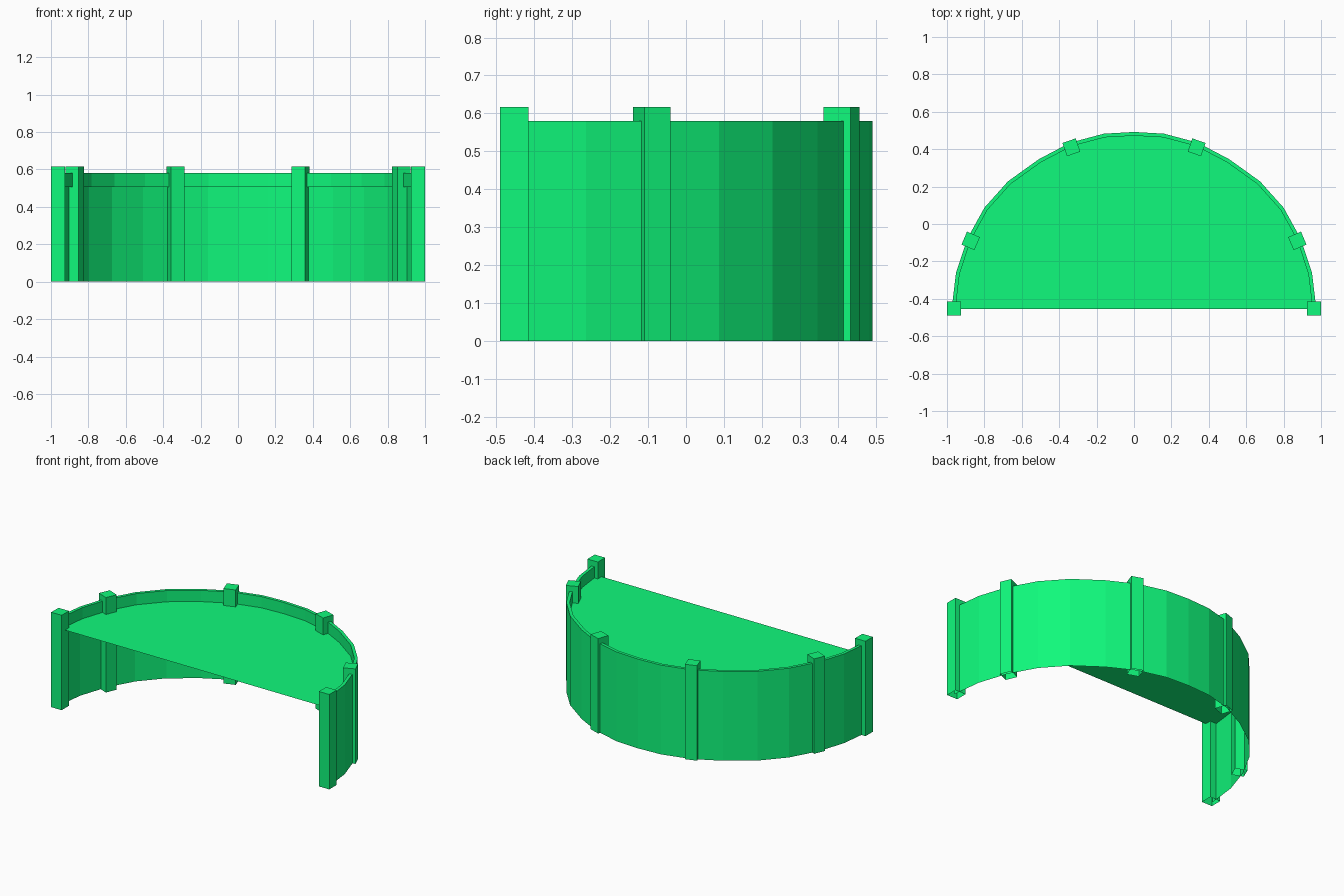
import bpy, bmesh, math
from mathutils import Vector, Matrix

if "Cube" in bpy.data.objects:
    bpy.data.objects.remove(bpy.data.objects["Cube"])

WALL_TOP, DECK_Z, POST_TOP, THICK, POST = 0.58, 0.507, 0.617, 0.02, 0.075

green = bpy.data.materials.new("green")
green.diffuse_color = (0.005, 0.95, 0.2, 1)
green.use_nodes = True
green.node_tree.nodes["Principled BSDF"].inputs["Base Color"].default_value = green.diffuse_color


def finish(name, bm):
    mesh = bpy.data.meshes.new(name)
    bm.to_mesh(mesh)
    bm.free()
    mesh.materials.append(green)
    obj = bpy.data.objects.new(name, mesh)
    bpy.context.collection.objects.link(obj)
    return obj


# Half of the outer curve, mirrored into the full arc
half = [(0.975, -0.455), (0.952, -0.263), (0.892, -0.08), (0.80, 0.087), (0.674, 0.228),
        (0.508, 0.347), (0.34, 0.435), (0.16, 0.483)]
outer = [Vector(p) for p in half + [(0, 0.492)] + [(-x, y) for x, y in reversed(half)]]
inner = []
for i, p in enumerate(outer):
    t = (outer[min(i + 1, len(outer) - 1)] - outer[max(i - 1, 0)]).normalized()
    inner.append(p + Vector((-t.y, t.x)) * THICK)
inner[0].y = inner[-1].y = -0.455

# Curved wall: single outer sheet with a thick rim and a deck-height ledge
bm = bmesh.new()
rows = [[bm.verts.new((p.x, p.y, z)) for p in line]
        for line, z in ((outer, 0), (outer, WALL_TOP), (inner, WALL_TOP), (inner, DECK_Z))]
for a, b in zip(rows, rows[1:]):
    for i in range(len(outer) - 1):
        bm.faces.new((a[i], a[i + 1], b[i + 1], b[i]))
finish("curved_wall", bm)

# Flat deck: a single sheet reaching the outer wall
bm = bmesh.new()
bm.faces.new([bm.verts.new((p.x, p.y, DECK_Z)) for p in outer])
finish("deck", bm)


# Posts: square, turned to follow the curve, open underneath
def post(name, x, y, angle):
    bm = bmesh.new()
    bmesh.ops.create_cube(bm, size=1, matrix=Matrix.Translation((0, 0, POST_TOP / 2))
                          @ Matrix.Diagonal((POST, POST, POST_TOP, 1)))
    bm.normal_update()
    bottom = [f for f in bm.faces if f.normal.z < -0.5]
    bmesh.ops.delete(bm, geom=bottom, context='FACES_ONLY')
    obj = finish(name, bm)
    obj.location = (x, y, 0)
    obj.rotation_euler.z = math.radians(angle)


for side, s in (("right", 1), ("left", -1)):
    post("end_post_" + side, s * 0.9625, -0.453, 0)
    post("side_post_" + side, s * 0.873, -0.09, s * 23)
    post("back_post_" + side, s * 0.335, 0.41, s * -19)
